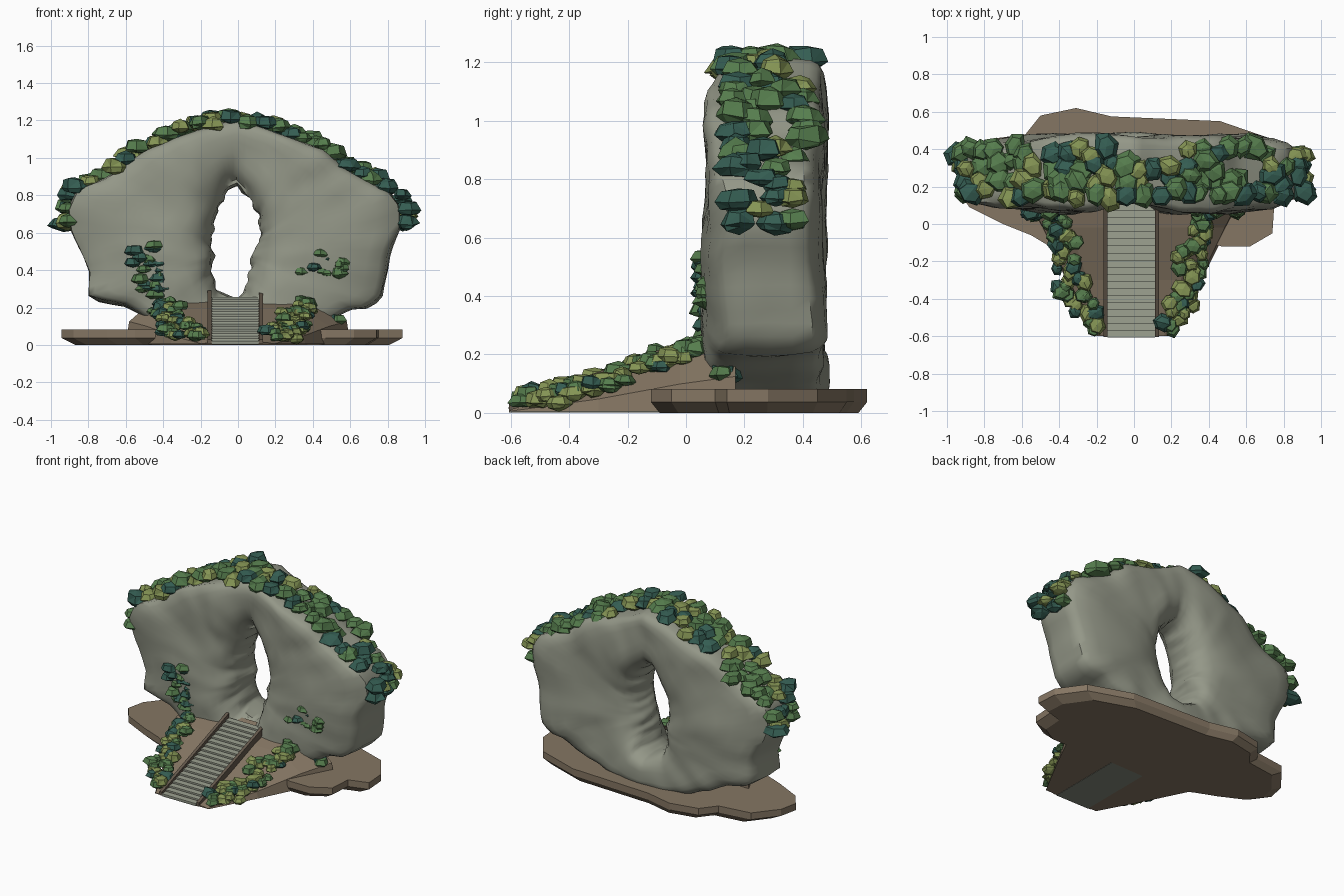
import bpy, bmesh, math, random
from mathutils import Vector, noise

random.seed(5)
if "Cube" in bpy.data.objects:
    bpy.data.objects.remove(bpy.data.objects["Cube"])


def material(name, rgb):
    m = bpy.data.materials.new(name)
    m.use_nodes = True
    m.diffuse_color = (*rgb, 1)
    m.node_tree.nodes["Principled BSDF"].inputs["Base Color"].default_value = (*rgb, 1)
    return m


ROCK = material("grey rock", (0.295, 0.31, 0.245))
SOIL = material("brown soil", (0.235, 0.182, 0.125))
WOOD = material("dark wood", (0.13, 0.10, 0.072))
STEP = material("pale step stone", (0.34, 0.36, 0.285))
RISER = material("shaded step stone", (0.23, 0.25, 0.20))
GREENS = [material("mid green leaf", (0.092, 0.205, 0.075)),
          material("dark teal leaf", (0.035, 0.11, 0.085)),
          material("olive leaf", (0.235, 0.30, 0.09))]


def finish(name, bm, mats):
    bmesh.ops.recalc_face_normals(bm, faces=bm.faces)
    mesh = bpy.data.meshes.new(name)
    bm.to_mesh(mesh)
    bm.free()
    for m in mats:
        mesh.materials.append(m)
    obj = bpy.data.objects.new(name, mesh)
    bpy.context.collection.objects.link(obj)
    return obj


def loft(name, rings, mat, closed=False):
    """Skin a list of equal closed rings; cap the ends or join them up."""
    bm = bmesh.new()
    vs = [[bm.verts.new(p) for p in ring] for ring in rings]
    n = len(vs[0])
    pairs = list(zip(vs, vs[1:])) + ([(vs[-1], vs[0])] if closed else [])
    for a, b in pairs:
        for i in range(n):
            j = (i + 1) % n
            bm.faces.new((a[i], a[j], b[j], b[i]))
    if not closed:
        bm.faces.new(vs[0])
        bm.faces.new(vs[-1])
    return finish(name, bm, [mat])


def extrude_x(name, profile, x0, x1, mat):
    return loft(name, [[(x, y, z) for y, z in profile] for x in (x0, x1)], mat)


# Rock arch: outline and hole, read as radius by angle about the hole centre
CX, CZ = -0.01, 0.5
OUTLINE = [(.81, .5), (.86, .62), (.87, .75), (.80, .84), (.68, .89), (.56, .95), (.46, 1.04),
           (.3, 1.10), (.12, 1.16), (0, 1.21), (-.2, 1.16), (-.35, 1.10), (-.5, 1.03),
           (-.62, .94), (-.75, .87), (-.86, .82), (-.9, .72), (-.88, .6), (-.83, .5),
           (-.79, .4), (-.8, .25), (-.62, .22), (-.5, .14), (-.3, .07), (0, .06),
           (.3, .07), (.5, .14), (.6, .2), (.7, .21), (.77, .26), (.79, .38)]
HOLE = [(.085, .5), (.12, .58), (.11, .7), (.06, .79), (0, .86), (-.05, .84), (-.1, .75),
        (-.135, .64), (-.14, .55), (-.12, .48), (-.14, .4), (-.11, .3), (-.05, .27),
        (0, .25), (.06, .29), (.07, .4)]


def ray_hit(poly, a):
    """Point where a ray at angle a leaves the polygon."""
    d = Vector((math.cos(a), math.sin(a)))
    for p, q in zip(poly, poly[1:] + poly[:1]):
        p, q = Vector(p) - Vector((CX, CZ)), Vector(q) - Vector((CX, CZ))
        e = q - p
        den = d.x * e.y - d.y * e.x
        if abs(den) < 1e-9:
            continue
        r = (p.x * e.y - p.y * e.x) / den
        s = (p.x * d.y - p.y * d.x) / den
        if r > 0 and -1e-6 <= s <= 1 + 1e-6:
            return Vector((CX + r * d.x, CZ + r * d.y))
    return Vector((CX, CZ))


half = [(0, .27), (.02, .2), (.06, .15), (.14, .11), (.24, .085), (.36, .07), (.5, .065), (.65, .065),
        (.78, .065), (.89, .07), (.96, .085), (.995, .11), (1, .18), (1, .27)]
section = half + [(t, .54 - y) for t, y in half[-2:0:-1]]
rings = []
COUNT = 120
for k in range(COUNT):
    a = math.tau * (k + .5) / COUNT
    inner, outer = ray_hit(HOLE, a), ray_hit(OUTLINE, a)
    tight = min(1, .38 / (outer - inner).length)
    ring = []
    for t, y in section:
        # keep the lip round the hole equally wide all round
        p = inner.lerp(outer, t * (tight + (1 - tight) * t))
        thin = 1 - .16 * min(1, abs(p.x) / .85) ** 3
        v = Vector((p.x, .275 + (y - .275) * thin, p.y))
        # broad lumps, then finer relief, with ledges inside the hole
        n = noise.noise_vector(v * 3.2) + noise.noise_vector(v * 9) * .35
        n.y *= 1.4 if t > .03 else .3
        push = n * .022
        push.x += max(0, 1 - t * 8) * .022 * noise.noise(Vector((p.x * 4, y * 5, p.y * 24)))
        if y < .2:
            push.y += .045 * math.exp(-((p.x + .01) / .15) ** 2)
        ring.append(v + push)
    rings.append(ring)
rock = loft("rock_arch", rings, ROCK, closed=True)
bpy.ops.object.select_all(action="DESELECT")
bpy.context.view_layer.objects.active = rock
rock.select_set(True)
bpy.ops.object.shade_smooth_by_angle(angle=math.radians(50))

# Ground plate with an undercut rim
PLATE = [(.4, -.10), (.47, -.12), (.62, -.12), (.74, -.05), (.75, .1), (.88, .14), (.87, .28),
         (.75, .45), (.46, .55), (-.12, .575), (-.31, .62), (-.5, .58), (-.58, .48),
         (-.8, .45), (-.92, .3), (-.945, .18), (-.88, .09), (-.7, 0), (-.55, -.06), (-.45, -.12)]
loft("ground_plate", [[(x * s, .25 + (y - .25) * s, z) for x, y in PLATE]
                      for z, s in ((0, .92), (.037, 1), (.082, 1))], SOIL)

# Earth mound under the stairs: y, base half width, top half width, height
mound = []
for y, base, top, h in [(-.6, .2, .16, .012), (-.3, .36, .25, .095), (-.02, .5, .34, .198),
                        (.17, .6, .44, .25)]:
    mound.append([(-base, y, .004), (base, y, .004), (base * .97, y, h * .5),
                  (top, y, h), (-top, y, h), (-base * .97, y, h * .5)])
loft("earth_mound", mound, SOIL)

# Stairs: stepped body, thin treads, sloping side boards
STEPS, Y0, RUN, RISE = 19, -.605, .715, .25
dy, dz = RUN / STEPS, RISE / STEPS
profile = [(Y0 + RUN, .002), (Y0, .002)]
for i in range(STEPS):
    z = .006 + dz * (i + .6)
    profile += [(Y0 + dy * i, z), (Y0 + dy * (i + 1), z)]
    y, top = Y0 + dy * i, .006 + dz * (i + 1.1)
    extrude_x(f"tread_{i + 1}", [(y - .003, top - dz * .55), (y + dy + .002, top - dz * .55),
                                 (y + dy + .002, top), (y - .003, top)], -.142, .112, STEP)
extrude_x("stair_body", profile, -.14, .11, RISER)
for side, x in (("right", -.153), ("left", .123)):
    extrude_x(f"{side}_side_board", [(Y0, .005), (Y0 + RUN, RISE - .03),
                                     (Y0 + RUN, RISE + .04), (Y0, .03)], x - .01, x + .01, WOOD)


# Foliage clumps: irregular faceted domes with a wide low rim
def clump(bm, pos, r, weights):
    made = bmesh.ops.create_uvsphere(bm, u_segments=6, v_segments=4, radius=1)["verts"]
    turn, stretch = random.random() * math.tau, random.uniform(1, 1.3)
    for v in made:
        x, y, z = v.co * random.uniform(.85, 1.12)
        z = z * .64 - (.16 if abs(z) < .3 else 0) + random.uniform(-.1, .1)
        x *= stretch
        v.co = Vector((x * math.cos(turn) - y * math.sin(turn),
                       x * math.sin(turn) + y * math.cos(turn), z)) * r + Vector(pos)
    faces = list({f for v in made for f in v.link_faces})
    index = random.choices((0, 1, 2), weights)[0]
    for f in faces:
        f.material_index = index
    bmesh.ops.triangulate(bm, faces=faces)


def jitter(s):
    return random.uniform(-s, s)


# Crown foliage along the upper outline
bm = bmesh.new()
last = None
for k in range(600):
    p = ray_hit(OUTLINE, math.radians(5 + 173 * k / 600))
    if p.y < (.63 if p.x > 0 else .65) or (last and (p - last).length < .08):
        continue
    last = p
    out = (p - Vector((CX, CZ))).normalized() * .028
    for row in (.165, .24, .315, .39):
        if row > .36 and -.1 < p.x < .25 or random.random() < .1:
            continue
        clump(bm, (p.x + out.x + jitter(.025), row + jitter(.03),
                   p.y + out.y * .6 + jitter(.025)), random.uniform(.05, .074), (6, 2.5, 3))
finish("crown_foliage", bm, GREENS)


# Hedges beside the stairs and creepers on the rock face
def trail(name, path, count, spread, size, weights):
    bm = bmesh.new()
    for i in range(count):
        u = (i + random.random()) / count * (len(path) - 1)
        j = min(int(u), len(path) - 2)
        p = Vector(path[j]).lerp(Vector(path[j + 1]), u - j)
        side = jitter(spread)
        # clumps further from the stairs sit lower on the slope
        p += Vector((side, jitter(.02), jitter(.015) - .3 * side * math.copysign(1, p.x)))
        clump(bm, p, random.uniform(*size), weights)
    finish(name, bm, GREENS)


trail("right_hedge", [(-.22, -.55, .045), (-.33, -.36, .09), (-.37, -.12, .16), (-.41, .05, .23)],
      44, .07, (.032, .054), (6, 3, 3))
trail("left_hedge", [(.215, -.55, .045), (.27, -.36, .09), (.31, -.12, .17), (.34, .05, .24)],
      46, .075, (.032, .054), (6, 2, 4))
trail("right_creeper", [(-.40, .07, .28), (-.48, .08, .38), (-.52, .08, .54)], 22, .07,
      (.036, .052), (3, 6, 1))
trail("left_creeper", [(.40, .07, .37), (.47, .07, .43), (.48, .08, .49)], 11, .09,
      (.034, .048), (4, 5, 1))
trail("ground_clumps", [(.51, .1, .13), (.53, .15, .13)], 3, .03, (.04, .055), (3, 3, 0))
